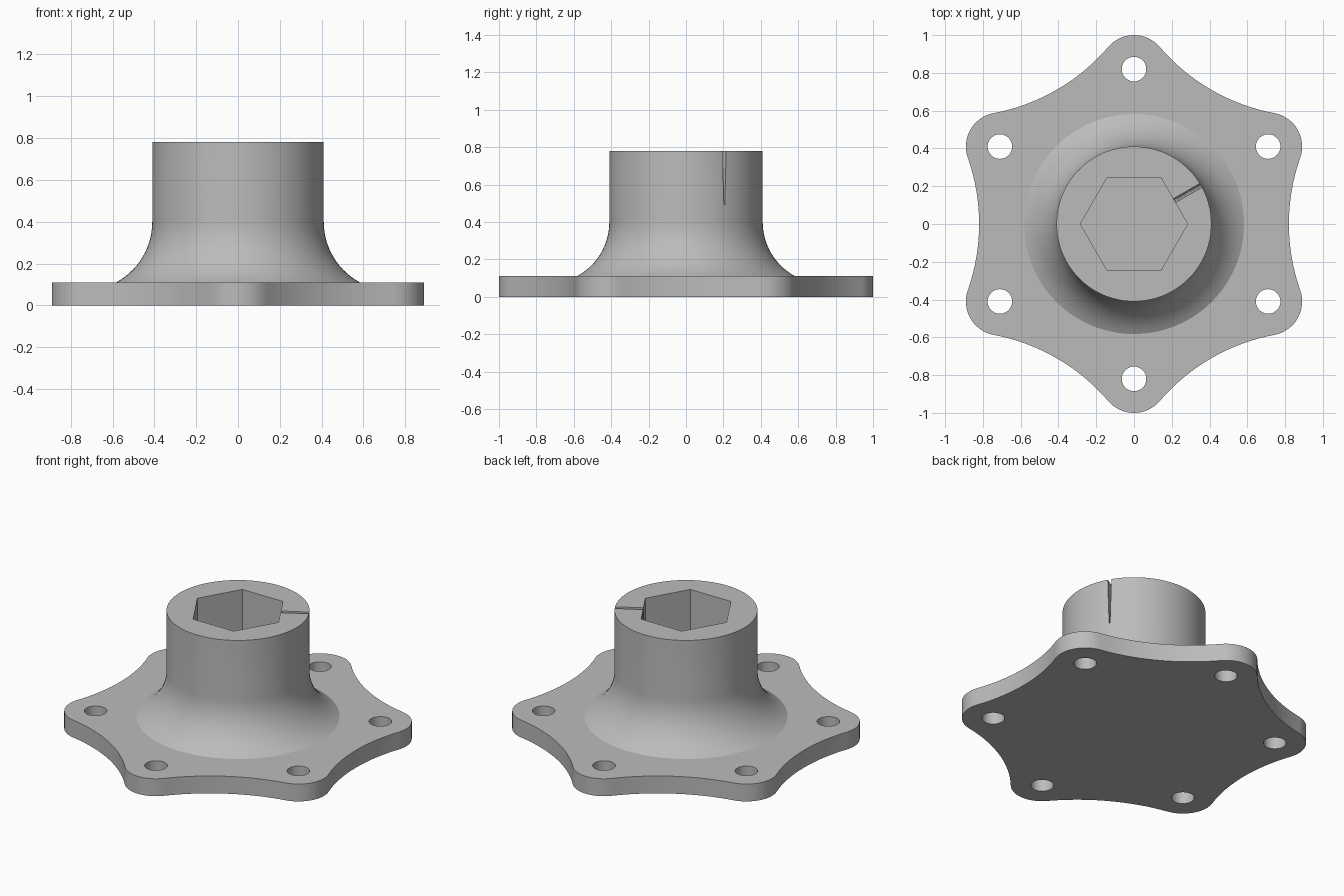
import bpy, bmesh
from math import sin, cos, pi, radians, atan2, asin, hypot
from mathutils import Matrix, Vector

if "Cube" in bpy.data.objects:
    bpy.data.objects.remove(bpy.data.objects["Cube"], do_unlink=True)

# Main sizes
FLANGE_TOP, HUB_TOP, HUB_R = 0.11, 0.78, 0.41
LOBE_C, LOBE_R = 0.82, 0.18            # lobe centre distance and radius
SCALLOP_C, SCALLOP_R = 1.875, 1.055    # hollow arc between lobes
FILLET_R, FILLET_Z = 0.33, 0.40

grey = bpy.data.materials.new("plain grey")
grey.use_nodes = True
colour = (0.5, 0.5, 0.5, 1)
grey.diffuse_color = colour
grey.node_tree.nodes["Principled BSDF"].inputs["Base Color"].default_value = colour


def to_object(name, bm):
    bmesh.ops.recalc_face_normals(bm, faces=bm.faces)
    mesh = bpy.data.meshes.new(name)
    bm.to_mesh(mesh)
    bm.free()
    obj = bpy.data.objects.new(name, mesh)
    bpy.context.collection.objects.link(obj)
    mesh.materials.append(grey)
    return obj


def prism(name, outline, z0, z1):
    """Extrude a flat outline from z0 up to z1."""
    bm = bmesh.new()
    face = bm.faces.new([bm.verts.new((x, y, z0)) for x, y in outline])
    new = bmesh.ops.extrude_face_region(bm, geom=[face])["geom"]
    bmesh.ops.translate(bm, vec=(0, 0, z1 - z0),
                        verts=[v for v in new if isinstance(v, bmesh.types.BMVert)])
    return to_object(name, bm)


def lathe(name, profile, steps=96):
    """Spin a radius/height profile into a closed solid."""
    bm = bmesh.new()
    rings = [[bm.verts.new((r * cos(2 * pi * i / steps), r * sin(2 * pi * i / steps), z))
              for i in range(steps)] for r, z in profile]
    for a, b in zip(rings, rings[1:]):
        for i in range(steps):
            j = (i + 1) % steps
            bm.faces.new((a[i], a[j], b[j], b[i]))
    bm.faces.new(rings[0])
    bm.faces.new(rings[-1])
    return to_object(name, bm)


def circle(cx, cy, r, n):
    return [(cx + r * cos(2 * pi * i / n), cy + r * sin(2 * pi * i / n)) for i in range(n)]


def arc(cx, cy, r, a0, a1, n):
    return [(cx + r * cos(a0 + (a1 - a0) * i / n), cy + r * sin(a0 + (a1 - a0) * i / n))
            for i in range(n + 1)]


def cut(target, cutter):
    cutter.hide_render = True
    mod = target.modifiers.new("cut", 'BOOLEAN')
    mod.operation, mod.solver, mod.object = 'DIFFERENCE', 'EXACT', cutter
    bpy.context.view_layer.objects.active = target
    bpy.ops.object.modifier_apply(modifier=mod.name)
    bpy.data.objects.remove(cutter, do_unlink=True)


# Flange: six round lobes joined by tangent hollow arcs
half = radians(30)
dx = SCALLOP_C * cos(half) - LOBE_C
dy = SCALLOP_C * sin(half)
lobe_end = atan2(dy, dx)
hollow = asin(LOBE_C * sin(half) / hypot(dx, dy))
sector = arc(LOBE_C, 0, LOBE_R, -lobe_end, lobe_end, 16)
sector += arc(SCALLOP_C * cos(half), SCALLOP_C * sin(half), SCALLOP_R,
              pi + half + hollow, pi + half - hollow, 16)[1:-1]
outline = []
for k in range(6):
    turn = Matrix.Rotation(half + k * pi / 3, 2)
    outline += [tuple(turn @ Vector(p)) for p in sector]
flange = prism("flange", outline, 0, FLANGE_TOP)

# Bolt holes
for k in range(6):
    a = half + k * pi / 3
    cut(flange, prism("bolt_hole_cutter",
                      circle(LOBE_C * cos(a), LOBE_C * sin(a), 0.065, 40), -0.1, 0.3))

# Hub: straight collar flaring into the flange
profile = [(0.585, FLANGE_TOP - 0.005)]
profile += arc(HUB_R + FILLET_R, FILLET_Z, FILLET_R, radians(241.5), pi, 14)
profile += [(HUB_R, HUB_TOP)]
hub = lathe("hub", profile)

# Hexagonal socket
cut(hub, prism("socket_cutter", circle(0, 0, 0.284, 6), FLANGE_TOP + 0.01, 1))

# Tapered slot through the collar wall
bm = bmesh.new()
wedge = [(-0.003, 0.49), (0.003, 0.49), (0.012, 0.80), (-0.012, 0.80)]
face = bm.faces.new([bm.verts.new((0.15, y, z)) for y, z in wedge])
new = bmesh.ops.extrude_face_region(bm, geom=[face])["geom"]
bmesh.ops.translate(bm, vec=(0.4, 0, 0),
                    verts=[v for v in new if isinstance(v, bmesh.types.BMVert)])
bmesh.ops.rotate(bm, cent=(0, 0, 0), matrix=Matrix.Rotation(half, 3, 'Z'), verts=bm.verts)
cut(hub, to_object("slot_cutter", bm))

# Smooth curved walls, crisp edges
bpy.ops.object.select_all(action='DESELECT')
for obj in (flange, hub):
    obj.select_set(True)
bpy.context.view_layer.objects.active = hub
bpy.ops.object.shade_smooth_by_angle(angle=radians(25))
